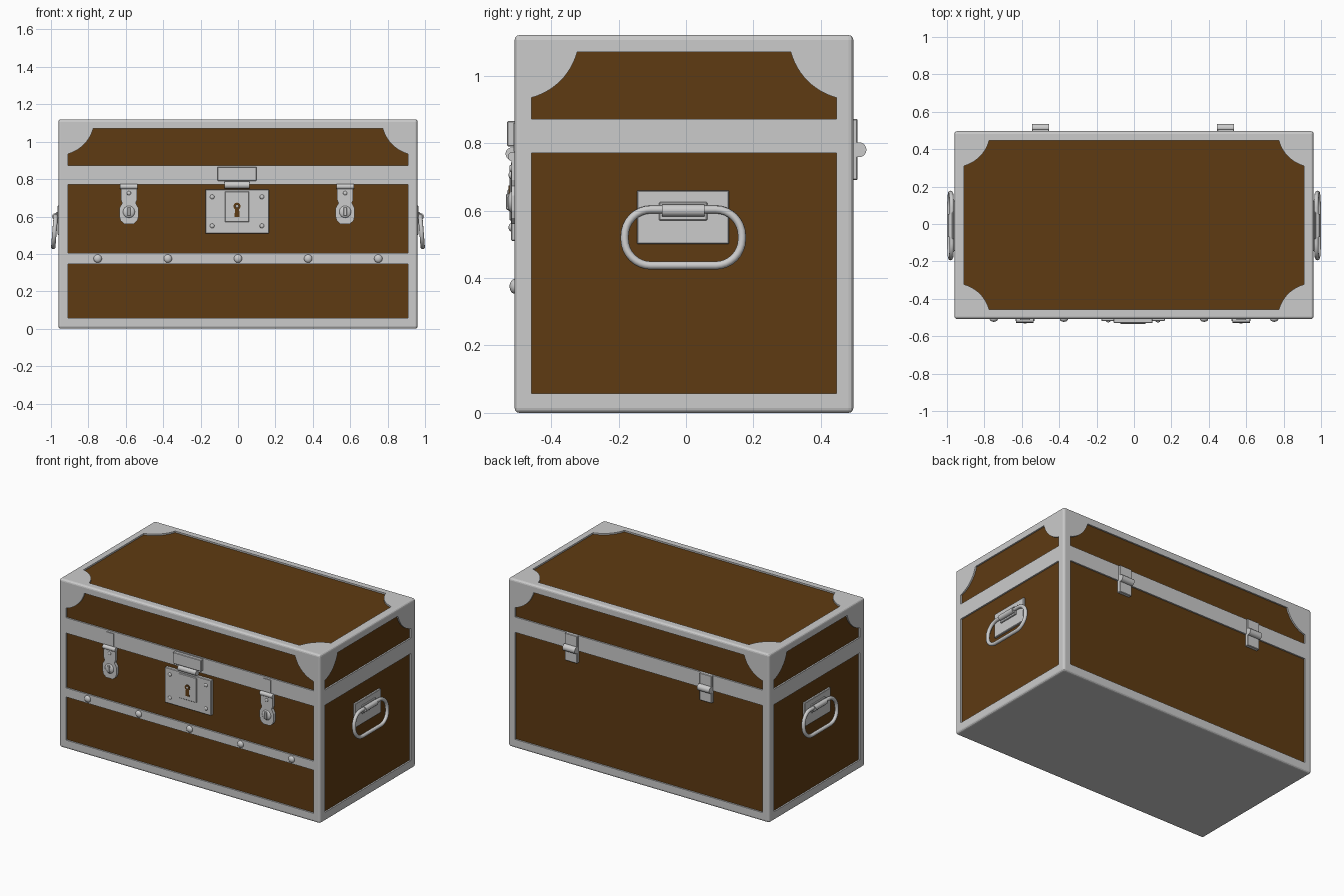
import bpy, bmesh, math
from mathutils import Matrix, Vector

if "Cube" in bpy.data.objects:
    bpy.data.objects.remove(bpy.data.objects["Cube"])

def material(name, col):
    m = bpy.data.materials.new(name)
    m.diffuse_color = (*col, 1)
    m.use_nodes = True
    m.node_tree.nodes["Principled BSDF"].inputs["Base Color"].default_value = m.diffuse_color
    return m

METAL = material("grey metal", (0.6, 0.6, 0.6))
BROWN = material("brown leather", (0.113, 0.043, 0.006))

# chest shell limits
X, Y0, Y1, Z1 = 0.96, -0.508, 0.496, 1.12
M, DEPTH, R = 0.05, 0.01, 0.192      # frame width, panel recess, corner cap radius

def finish(name, bm, mats, smooth=False):
    bmesh.ops.recalc_face_normals(bm, faces=bm.faces)
    me = bpy.data.meshes.new(name)
    bm.to_mesh(me)
    bm.free()
    for m in mats:
        me.materials.append(m)
    ob = bpy.data.objects.new(name, me)
    bpy.context.collection.objects.link(ob)
    if smooth:
        activate(ob)
        bpy.ops.object.shade_smooth_by_angle(angle=math.radians(40))
    return ob

def activate(ob):
    bpy.ops.object.select_all(action='DESELECT')
    ob.select_set(True)
    bpy.context.view_layer.objects.active = ob

def box_bm(lo, hi, bevel=0.0, seg=2):
    bm = bmesh.new()
    lo, hi = Vector(lo), Vector(hi)
    bmesh.ops.create_cube(bm, size=1, matrix=Matrix.Translation((lo + hi) / 2) @ Matrix.Diagonal((*(hi - lo), 1)))
    if bevel:
        bmesh.ops.bevel(bm, geom=bm.edges[:], offset=bevel, segments=seg, profile=0.5, affect='EDGES')
    return bm

def box(name, lo, hi, bevel=0.003):
    return finish(name, box_bm(lo, hi, bevel, 1), [METAL])

def prism(bm, pts, axis, d0, d1):
    """Extrude a 2D profile along an axis from d0 to d1."""
    put = {'x': lambda u, v, d: (d, u, v), 'y': lambda u, v, d: (u, d, v), 'z': lambda u, v, d: (u, v, d)}[axis]
    a = [bm.verts.new(put(u, v, d0)) for u, v in pts]
    b = [bm.verts.new(put(u, v, d1)) for u, v in pts]
    bm.faces.new(a)
    bm.faces.new(b[::-1])
    for i in range(len(a)):
        j = (i + 1) % len(a)
        bm.faces.new((a[i], b[i], b[j], a[j]))

def plate(name, pts, y0, y1, mat=METAL):
    bm = bmesh.new()
    prism(bm, pts, 'y', y0, y1)
    return finish(name, bm, [mat])

def barrel(name, centre, length, r, axis, seg=20):
    bm = bmesh.new()
    rot = Matrix.Rotation(math.pi / 2, 4, {'x': 'Y', 'y': 'X'}[axis])
    bmesh.ops.create_cone(bm, cap_ends=True, segments=seg, radius1=r, radius2=r, depth=length,
                          matrix=Matrix.Translation(centre) @ rot)
    return finish(name, bm, [METAL], True)

def stud(name, centre, r, d):
    bm = bmesh.new()
    bmesh.ops.create_uvsphere(bm, u_segments=20, v_segments=12, radius=1,
                              matrix=Matrix.Translation(centre) @ Matrix.Diagonal((r, d, r, 1)))
    return finish(name, bm, [METAL], True)

def panel_profile(u0, u1, v0, v1, low, high):
    """Rectangle whose low / high corners are notched by round corner caps."""
    pts, s = [], math.asin(M / R)
    for u, v, su, sv, cap in ((u0, v0, 1, 1, low), (u1, v0, -1, 1, low), (u1, v1, -1, -1, high), (u0, v1, 1, -1, high)):
        if not cap:
            pts.append((u, v))
            continue
        arc = [s + (math.pi / 2 - 2 * s) * i / 12 for i in range(13)]
        arc = [(u - su * M + su * R * math.cos(t), v - sv * M + sv * R * math.sin(t)) for t in arc]
        pts += arc if su * sv < 0 else arc[::-1]
    return pts

# pocket cutter for all leather panels
cut = bmesh.new()
xs, ys, lid, base = (-X + M, X - M), (Y0 + M, Y1 - M), (0.872, Z1 - M), (0.058, 0.77)
for axis, span, near, far in (('y', xs, Y0, Y1), ('x', ys, -X, X)):
    for d, out in ((near, -1), (far, 1)):
        rows = [base]
        if axis == 'y' and out < 0:          # front is split by the studded strip
            rows = [(base[0], 0.345), (0.405, base[1])]
        for row in rows:
            prism(cut, panel_profile(*span, *row, False, False), axis, d - out * DEPTH, d + out * 0.05)
        prism(cut, panel_profile(*span, *lid, False, True), axis, d - out * DEPTH, d + out * 0.05)
prism(cut, panel_profile(*xs, *ys, True, True), 'z', Z1 - DEPTH, Z1 + 0.05)
cutter = finish("panel_cutter", cut, [METAL])
cutter.hide_render = True

# chest shell: metal frame with recessed leather panels
shell = finish("trunk_shell", box_bm((-X, Y0, 0), (X, Y1, Z1), 0.014, 3), [METAL, BROWN])
mod = shell.modifiers.new("panels", 'BOOLEAN')
mod.operation, mod.object, mod.solver = 'DIFFERENCE', cutter, 'EXACT'
activate(shell)
bpy.ops.object.modifier_apply(modifier=mod.name)
bpy.data.objects.remove(cutter)
for p in shell.data.polygons:
    c, n = p.center, p.normal
    inset = ((abs(n.x) > 0.99 and abs(abs(c.x) - X + DEPTH) < 1e-3)
             or (n.y < -0.99 and abs(c.y - Y0 - DEPTH) < 1e-3)
             or (n.y > 0.99 and abs(c.y - Y1 + DEPTH) < 1e-3)
             or (n.z > 0.99 and abs(c.z - Z1 + DEPTH) < 1e-3))
    p.material_index = 1 if inset else 0

# studs on the front strip
for i in range(5):
    stud("strip_stud", (-0.75 + 0.375 * i, Y0, 0.375), 0.022, 0.015)

# lock: plate, screws, hasp, keyhole
LX = -0.005
box("lock_plate", (LX - 0.17, Y0 - 0.011, 0.51), (LX + 0.17, Y0 + 0.012, 0.745))
for sx in (-1, 1):
    for z in (0.55, 0.705):
        stud("lock_screw", (LX + sx * 0.133, Y0 - 0.011, z), 0.012, 0.007)
box("lock_boss", (LX - 0.065, Y0 - 0.016, 0.57), (LX + 0.065, Y0 - 0.005, 0.735))
box("hasp_plate", (LX - 0.104, Y0 - 0.022, 0.79), (LX + 0.104, Y0 + 0.002, 0.866))
barrel("hasp_barrel", (LX, Y0 - 0.008, 0.768), 0.135, 0.019, 'x')
hole = [(LX + 0.019 * math.cos(t), 0.655 + 0.019 * math.sin(t))
        for t in (math.radians(-55 + 290 * i / 16) for i in range(17))]
plate("keyhole", hole + [(LX - 0.014, 0.598), (LX + 0.014, 0.598)], Y0 - 0.018, Y0 - 0.012, BROWN)
stud("keyhole_pin", (LX, Y0 - 0.018, 0.655), 0.008, 0.004)

# two drawbolt latches
half = [(0.025, 0.56), (0.045, 0.578), (0.051, 0.6), (0.051, 0.645), (0.036, 0.672), (0.043, 0.69), (0.043, 0.75)]
for x in (-0.583, 0.573):
    pts = [(x + u, v) for u, v in half] + [(x - u, v) for u, v in half[::-1]]
    plate("latch_plate", pts, Y0 - 0.01, Y0 + 0.012)
    box("latch_catch", (x - 0.026, Y0 - 0.004, 0.775), (x + 0.026, Y0 + 0.002, 0.86), 0)
    barrel("latch_barrel", (x, Y0 - 0.006, 0.76), 0.094, 0.014, 'x')
    stud("latch_boss", (x, Y0 - 0.009, 0.625), 0.032, 0.012)
    box("latch_tongue", (x - 0.009, Y0 - 0.025, 0.602), (x + 0.009, Y0 - 0.012, 0.65))
    stud("latch_rivet", (x, Y0 - 0.01, 0.725), 0.011, 0.006)

# back hinges
for x in (-0.5, 0.49):
    box("hinge_leaf", (x - 0.045, Y1 - 0.012, 0.69), (x + 0.045, Y1 + 0.013, 0.872))
    barrel("hinge_barrel", (x, Y1 + 0.017, 0.78), 0.09, 0.022, 'x')

# side handles: backing plate, bracket, pivot and rounded ring
CY, CZ, HW, HH, CR = -0.008, 0.52, 0.174, 0.083, 0.078
for s in (-1, 1):
    def side_box(name, y0, y1, z0, z1, a, b):
        box(name, (min(s * a, s * b), y0, z0), (max(s * a, s * b), y1, z1))
    side_box("handle_plate", -0.145, 0.127, 0.5, 0.66, X - 0.012, X + 0.004)
    side_box("handle_bracket", -0.08, 0.063, 0.57, 0.625, X, X + 0.012)
    bpy_pivot = barrel("handle_pivot", (s * (X + 0.016), CY, 0.6), 0.125, 0.018, 'y')
    cu = bpy.data.curves.new("handle_ring", 'CURVE')
    cu.dimensions, cu.bevel_depth, cu.bevel_resolution = '3D', 0.012, 3
    ring = []
    for k, (a, b) in enumerate(((1, 1), (-1, 1), (-1, -1), (1, -1))):
        for i in range(9):
            t = (k + i / 8) * math.pi / 2
            y = CY + a * (HW - CR) + CR * math.cos(t)
            z = CZ + b * (HH - CR) + CR * math.sin(t)
            ring.append((s * (0.981 - (z - CZ) * 0.08), y, z, 1))
    sp = cu.splines.new('POLY')
    sp.points.add(len(ring) - 1)
    for p, co in zip(sp.points, ring):
        p.co = co
    sp.use_cyclic_u = True
    cu.materials.append(METAL)
    ob = bpy.data.objects.new("handle_ring", cu)
    bpy.context.collection.objects.link(ob)
    activate(ob)
    bpy.ops.object.convert(target='MESH')
    bpy.ops.object.shade_smooth_by_angle(angle=math.radians(60))
